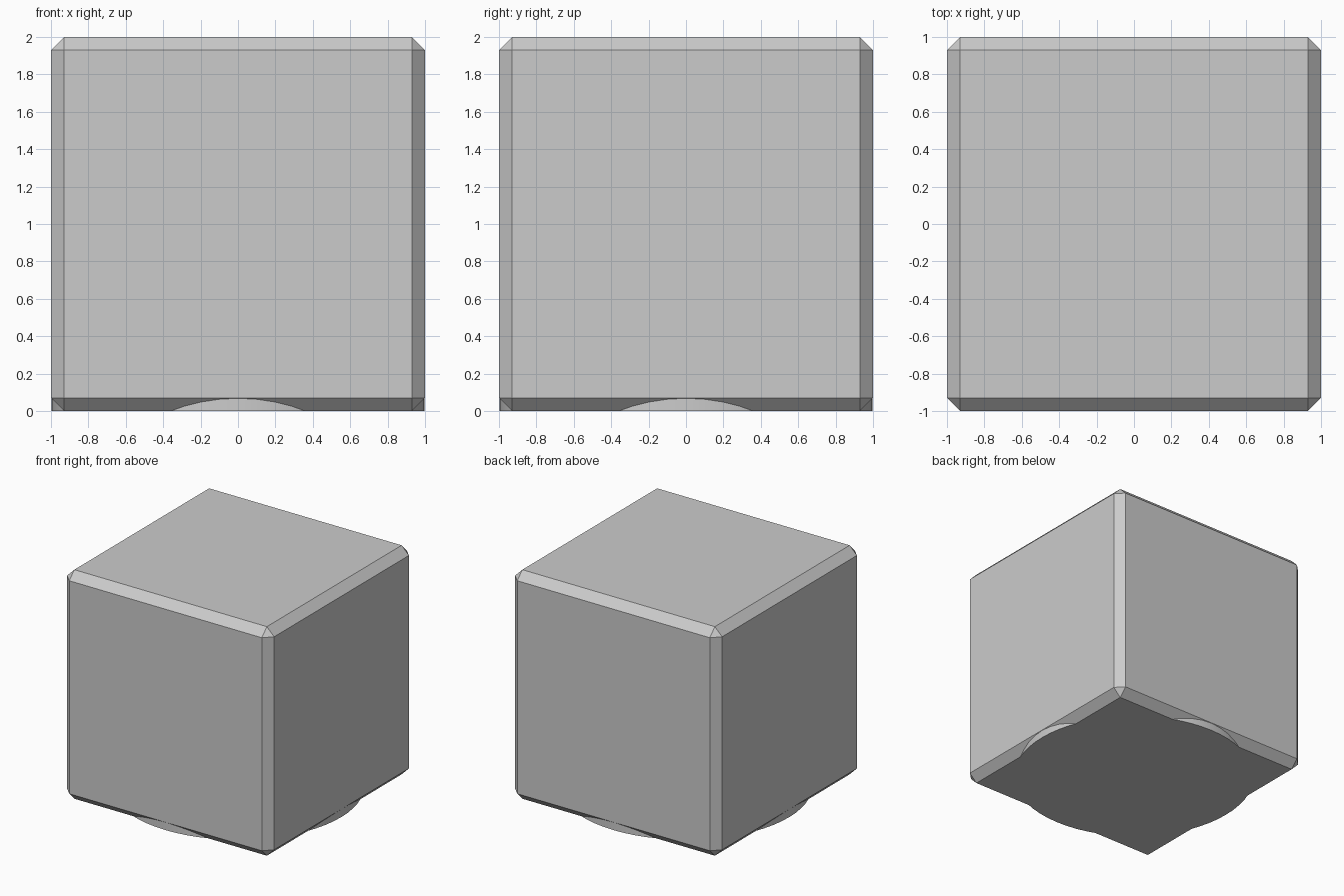
import bpy

if "Cube" in bpy.data.objects:
    bpy.data.objects.remove(bpy.data.objects["Cube"])

BEVEL = 0.07

# Chamfered cube body
bpy.ops.mesh.primitive_cube_add(size=2, location=(0, 0, 1))
body = bpy.context.object
body.name = "block_body"
mod = body.modifiers.new("edge_chamfer", 'BEVEL')
mod.width = BEVEL
mod.segments = 1
mod.limit_method = 'ANGLE'

# Round base disc, showing through the lower chamfers
disc_height = 0.1
bpy.ops.mesh.primitive_cylinder_add(vertices=64, radius=0.998, depth=disc_height,
                                    location=(0, 0, disc_height / 2))
disc = bpy.context.object
disc.name = "base_disc"
bpy.ops.object.shade_smooth_by_angle()
